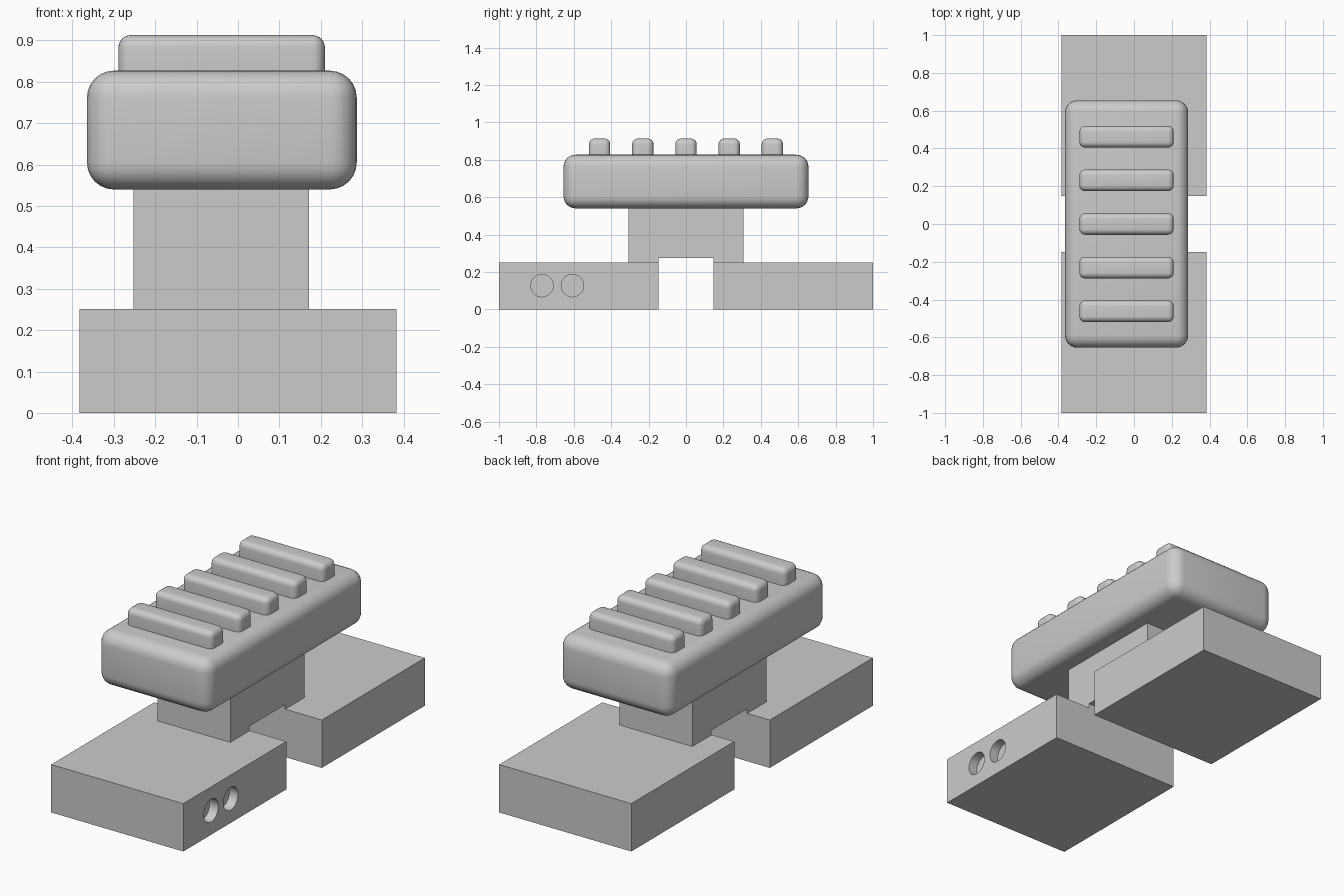
import bpy
import bmesh
import math
from mathutils import Matrix, Vector

default = bpy.data.objects.get("Cube")
if default:
    bpy.data.objects.remove(default, do_unlink=True)

grey = bpy.data.materials.new("plain grey")
grey.use_nodes = True
grey.diffuse_color = (0.6, 0.6, 0.6, 1)
grey.node_tree.nodes["Principled BSDF"].inputs["Base Color"].default_value = (0.6, 0.6, 0.6, 1)


def finish(name, bm):
    """Turn a bmesh into a named grey object."""
    bmesh.ops.recalc_face_normals(bm, faces=bm.faces)
    mesh = bpy.data.meshes.new(name)
    bm.to_mesh(mesh)
    bm.free()
    mesh.materials.append(grey)
    obj = bpy.data.objects.new(name, mesh)
    bpy.context.collection.objects.link(obj)
    return obj


def box(name, low, high, radius=0):
    """Box between two corners, with optional rounded edges."""
    low, high = Vector(low), Vector(high)
    bm = bmesh.new()
    place = Matrix.Translation((low + high) / 2) @ Matrix.Diagonal((*(high - low), 1))
    bmesh.ops.create_cube(bm, size=1, matrix=place)
    if radius:
        bmesh.ops.bevel(bm, geom=bm.edges[:], offset=radius, segments=6,
                        profile=0.5, affect='EDGES')
    obj = finish(name, bm)
    if radius:
        select(obj)
        bpy.ops.object.shade_smooth_by_angle(angle=math.radians(35))
    return obj


def select(obj):
    bpy.ops.object.select_all(action='DESELECT')
    obj.select_set(True)
    bpy.context.view_layer.objects.active = obj


HALF_WIDTH, GAP, BASE_TOP = 0.383, 0.147, 0.251

# Two base blocks with a gap between them
front_block = box("front_base_block", (-HALF_WIDTH, -1, 0), (HALF_WIDTH, -GAP, BASE_TOP))
box("rear_base_block", (-HALF_WIDTH, GAP, 0), (HALF_WIDTH, 1, BASE_TOP))

# Two shallow round sockets in the left side of the front block
DEPTH = 0.05
bm = bmesh.new()
for y in (-0.77, -0.607):
    place = Matrix.Translation((HALF_WIDTH, y, 0.127)) @ Matrix.Rotation(math.pi / 2, 4, 'Y')
    bmesh.ops.create_cone(bm, cap_ends=True, segments=32, radius1=0.06, radius2=0.06,
                          depth=2 * DEPTH, matrix=place)
cutter = finish("socket_cutter", bm)
cutter.hide_render = True
cut = front_block.modifiers.new("sockets", 'BOOLEAN')
cut.operation = 'DIFFERENCE'
cut.solver = 'EXACT'
cut.object = cutter
select(front_block)
bpy.ops.object.modifier_apply(modifier=cut.name)
bpy.data.objects.remove(cutter, do_unlink=True)
bpy.ops.object.shade_smooth_by_angle(angle=math.radians(30))

# Neck: notched profile extruded across the width, bridging the gap
half = [(GAP, 0.275), (GAP, BASE_TOP), (0.308, BASE_TOP), (0.308, 0.56)]
profile = half + [(-y, z) for y, z in reversed(half)]
bm = bmesh.new()
side = bm.faces.new([bm.verts.new((-0.252, y, z)) for y, z in profile])
extruded = bmesh.ops.extrude_face_region(bm, geom=[side])["geom"]
bmesh.ops.translate(bm, vec=(0.423, 0, 0),
                    verts=[v for v in extruded if isinstance(v, bmesh.types.BMVert)])
finish("neck", bm)

# Rounded head with five grip ribs across the top
box("head", (-0.365, -0.655, 0.54), (0.287, 0.655, 0.827), 0.065)
for i in range(5):
    y = (i - 2) * 0.231
    box(f"grip_rib_{i + 1}", (-0.289, y - 0.057, 0.76), (0.21, y + 0.057, 0.913), 0.03)
